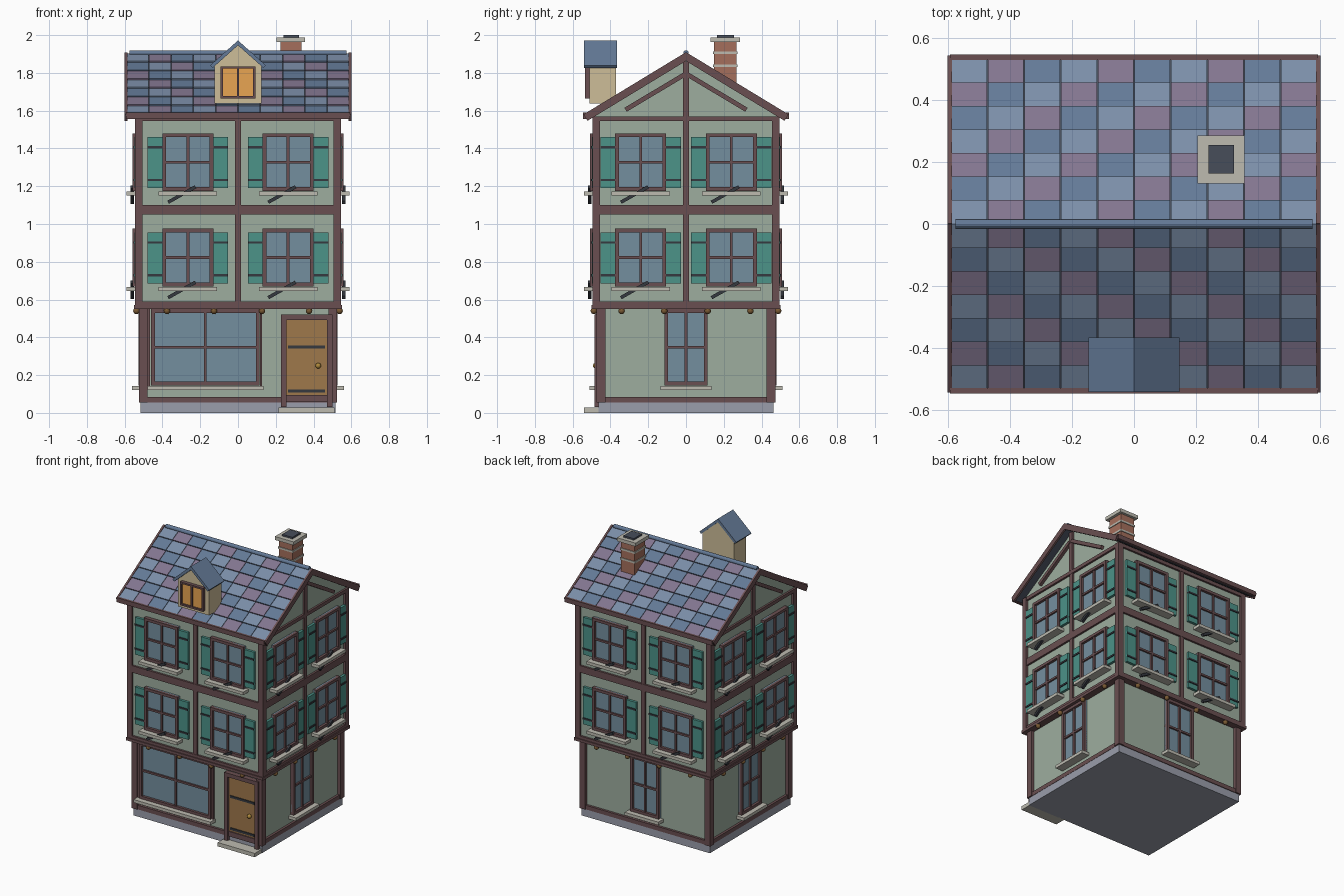
import bpy, bmesh, math
from mathutils import Matrix, Vector

if "Cube" in bpy.data.objects:
    bpy.data.objects.remove(bpy.data.objects["Cube"])

T = Matrix.Translation
COL = dict(timber='6A4F51', wall='9DAE9F', glass='748F9F', shutter='4C9389', iron='35383F',
           stone='BDBBB0', plinth='9A9EAB', door='9F784B', gold='B08A3C', brick='A56F5C',
           cream='CDBD98', amber='E9A552', slate='647A97', slate_light='7B8EA8',
           slate_plum='837690', deck='474D5A', bronze='7A5A34')
parts = {}


def material(key):
    if key in bpy.data.materials:
        return bpy.data.materials[key]
    m = bpy.data.materials.new(key)
    rgb = [int(COL[key][i:i + 2], 16) / 255 for i in (0, 2, 4)]
    m.diffuse_color = [((c + .055) / 1.055) ** 2.4 for c in rgb] + [1]
    m.use_nodes = True
    m.node_tree.nodes["Principled BSDF"].inputs["Base Color"].default_value = m.diffuse_color
    return m


def part(name, col):
    return parts.setdefault(name, (bmesh.new(), col))[0]


def box(name, col, x, y, z, M=Matrix()):
    """Axis-aligned box given by ranges, moved by M, added to a named part."""
    c = [(r[0] + r[1]) / 2 for r in (x, y, z)]
    s = [abs(r[1] - r[0]) for r in (x, y, z)]
    bmesh.ops.create_cube(part(name, col), size=1, matrix=M @ T(c) @ Matrix.Diagonal(s + [1]))


def prism(name, col, profile, a, b):
    """Extrude a list of points from offset a to offset b."""
    bm = part(name, col)
    vs = [bm.verts.new(Vector(p) + Vector(a)) for p in profile]
    f = bm.faces.new(vs)
    new = bmesh.ops.extrude_face_region(bm, geom=[f])['geom']
    bmesh.ops.translate(bm, vec=Vector(b) - Vector(a),
                        verts=[g for g in new if isinstance(g, bmesh.types.BMVert)])
    bmesh.ops.recalc_face_normals(bm, faces=bm.faces)


def ball(name, col, p, r, M=Matrix()):
    bmesh.ops.create_uvsphere(part(name, col), u_segments=12, v_segments=8, radius=r, matrix=M @ T(p))


def stick(name, col, u0, z0, u1, z1, o, w, t, M):
    """Straight timber in a facade plane between two points."""
    a = math.atan2(z1 - z0, u1 - u0)
    l = math.hypot(u1 - u0, z1 - z0) / 2
    box(name, col, (-l, l), (-t / 2, t / 2), (-w / 2, w / 2),
        M @ T(((u0 + u1) / 2, -o, (z0 + z1) / 2)) @ Matrix.Rotation(-a, 4, 'Y'))


def window(side, M, d, u0, u1, z0, z1, w=.02):
    """Frame, cross bars, glass and sill; u across, d outward distance of the wall."""
    y = (-d - .028, -d + .005)
    um, zm, h = (u0 + u1) / 2, (z0 + z1) / 2, .007
    box(side + '_glass', 'glass', (u0, u1), (-d - .01, -d + .005), (z0, z1), M)
    n = side + '_window_frames'
    for u in (u0, u1 - w):
        box(n, 'timber', (u, u + w), y, (z0, z1), M)
    for z in (z0, z1 - w):
        box(n, 'timber', (u0, u1), y, (z, z + w), M)
    y = (-d - .022, -d)
    box(n, 'timber', (um - h, um + h), y, (z0, z1), M)
    box(n, 'timber', (u0, u1), y, (zm - h, zm + h), M)
    box(side + '_sills', 'stone', (u0 - .02, u1 + .02), (-d - .06, -d), (z0 - .025, z0 - .003), M)


# Plinth, walls and attic
box('plinth', 'plinth', (-.515, .515), (-.462, .462), (0, .055))
box('ground_walls', 'wall', (-.5, .5), (-.45, .45), (.05, .57))
box('upper_walls', 'wall', (-.53, .53), (-.48, .48), (.565, 1.57))
prism('attic', 'wall', [(0, -.48, 1.55), (0, .48, 1.55), (0, .48, 1.585), (0, 0, 1.875), (0, -.48, 1.585)],
      (-.53, 0, 0), (.53, 0, 0))

# Corner posts
for sx in (-1, 1):
    for sy in (-1, 1):
        for n, x, y, h, z in (('ground_posts', .502, .45, .023, (.055, .56)),
                              ('upper_posts', .526, .474, .02, (.57, 1.57))):
            box(n, 'timber', (sx * x - h, sx * x + h), (sy * y - h, sy * y + h), z)

# Four facades
for k, side, hw, d in ((0, 'front', .53, .48), (1, 'right', .48, .53), (2, 'back', .53, .48), (3, 'left', .48, .53)):
    M = Matrix.Rotation(k * math.pi / 2, 4, 'Z')
    g = d - .03
    n = side + '_timbers'
    box(n, 'timber', (-hw + .01, hw - .01), (-g - .017, -g), (.055, .085), M)
    box(n, 'timber', (-hw - .018, hw + .018), (-d - .02, -d + .03), (.55, .57), M)
    for z in ((.57, .59), (1.05, 1.10), (1.545, 1.57)):
        box(n, 'timber', (-hw - .012, hw + .012), (-d - .014, -d), z, M)
    box(n, 'timber', (-.015, .015), (-d - .012, -d), (.57, 1.56), M)
    # jetty pegs
    for f in (-.71, -.24, .24, .71):
        ball('jetty_pegs', 'bronze', (f * hw, -d - .008, .54), .017, M)
    # upper windows with shutters, straps and sill braces
    for z in (.67, 1.175):
        for c in (-hw / 2, hw / 2):
            window(side, M, d, c - .135, c + .135, z, z + .305)
            stick(side + '_sill_braces', 'iron', c - .105, z - .06, c + .04, z + .022, d + .03, .018, .018, M)
            for s in (-1, 1):
                u = (c + s * .135, c + s * .213)
                box(side + '_shutters', 'shutter', u, (-d - .018, -d), (z + .015, z + .285), M)
                for zs in (.058, .232):
                    box(side + '_shutter_straps', 'iron', u, (-d - .024, -d), (z + zs - .006, z + zs + .006), M)
    # ground windows
    if k == 0:
        window('front', M, g, -.46, .115, .145, .55)
    else:
        window(side, M, g, -.115, .115, .145, .55)
    # gable framing
    if k % 2:
        box(side + '_gable_frame', 'timber', (-.015, .015), (-d - .015, -d), (1.57, 1.86), M)
        for s in (-1, 1):
            stick(side + '_gable_frame', 'timber', s * .32, 1.605, s * .01, 1.79, d + .01, .024, .024, M)

# Shop window jambs
for u in (-.473, .122):
    box('shop_jambs', 'timber', (u - .006, u + .006), (-.465, -.45), (.12, .55))

# Door, straps, knob and step
for u in (.228, .472):
    box('door_frame', 'timber', (u, u + .028), (-.485, -.45), (.03, .52))
box('door_frame', 'timber', (.228, .5), (-.485, -.45), (.492, .52))
box('door_frame', 'timber', (.228, .5), (-.475, -.45), (.06, .095))
box('door', 'door', (.25, .475), (-.466, -.45), (.08, .495))
for z in (.115, .348):
    box('door_straps', 'iron', (.265, .46), (-.472, -.46), (z - .008, z + .008))
ball('door_knob', 'gold', (.425, -.478, .25), .015)
box('door_step', 'stone', (.215, .512), (-.54, -.45), (0, .028))

# Roof: deck, tiles, bargeboards and fascias on both slopes
A, TOP = math.atan(.607), 1.905
for k in (0, 1):
    H = Matrix.Rotation(k * math.pi, 4, 'Z')
    M = T((0, 0, TOP)) @ H @ Matrix.Rotation(A, 4, 'X')
    box('roof_deck', 'deck', (-.59, .59), (-.625, 0), (-.028, -.01), M)
    step = .62 / 7
    for r in range(7):
        for c in range(10):
            col = ('slate_plum', 'slate', 'slate_light')[(c - 1 + r) % 3]
            x = (c - 4.5) * .118 * (1 - 2 * k)
            s = .62 - (r + .5) * step
            box('roof_tiles_' + col, col, (-.0575, .0575), (-step / 2, step / 2 - .002), (-.008, .004),
                M @ T((x, -s, -.004)) @ Matrix.Rotation(-.07, 4, 'X'))
    for s in (-1, 1):
        box('bargeboards', 'timber', (s * .586, s * .6), (-.632, 0), (-.036, .004), M)
    box('eave_fascias', 'timber', (-.592, .592), (-.545, -.528), (1.557, 1.59), H)
bmesh.ops.create_cone(part('ridge_cap', 'slate'), cap_ends=True, segments=12, radius1=.014, radius2=.014,
                      depth=1.15, matrix=T((0, 0, TOP)) @ Matrix.Rotation(math.pi / 2, 4, 'Y'))

# Dormer
prism('dormer_body', 'cream', [(-.125, 0, 1.638), (.125, 0, 1.638), (.125, 0, 1.838), (0, 0, 1.95), (-.125, 0, 1.838)],
      (0, -.51, 0), (0, -.37, 0))
prism('dormer_roof', 'slate', [(-.147, 0, 1.84), (0, 0, 1.972), (.147, 0, 1.84), (.135, 0, 1.826), (0, 0, 1.946),
                               (-.135, 0, 1.826)], (0, -.54, 0), (0, -.365, 0))
box('dormer_panes', 'amber', (-.085, .085), (-.522, -.505), (1.675, 1.83))
for u in (-.092, -.006, .08):
    box('dormer_window_frame', 'timber', (u, u + .012), (-.535, -.51), (1.67, 1.835))
for z in (1.665, 1.823):
    box('dormer_window_frame', 'timber', (-.092, .092), (-.535, -.51), (z, z + .012))

# Chimney
box('chimney_stack', 'brick', (.225, .335), (.147, .267), (1.7, 1.97))
for z in (1.83, 1.9):
    box('chimney_bands', 'stone', (.22, .34), (.142, .272), (z, z + .014))
box('chimney_cap', 'stone', (.205, .355), (.13, .285), (1.963, 1.988))
box('chimney_flue', 'deck', (.24, .322), (.163, .255), (1.98, 2.0))

# Turn the collected parts into objects
for name, (bm, col) in parts.items():
    me = bpy.data.meshes.new(name)
    if name in ('jetty_pegs', 'door_knob'):
        for f in bm.faces:
            f.smooth = True
    bm.to_mesh(me)
    bm.free()
    me.materials.append(material(col))
    bpy.context.collection.objects.link(bpy.data.objects.new(name, me))
